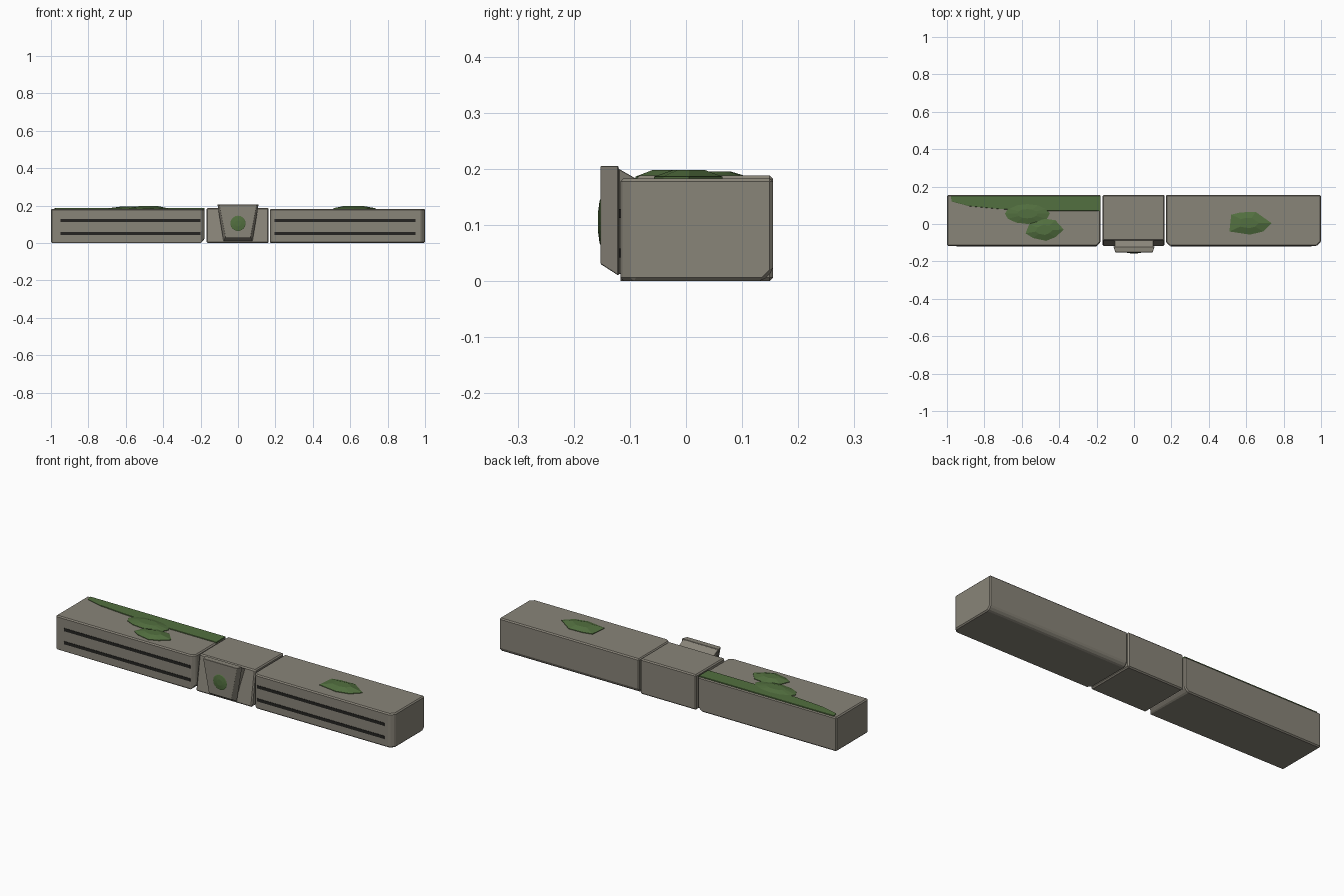
import bpy, bmesh
from math import cos, sin, tau
from mathutils import Vector

cube = bpy.data.objects.get("Cube")
if cube:
    bpy.data.objects.remove(cube, do_unlink=True)


def material(name, rgb):
    m = bpy.data.materials.new(name)
    m.use_nodes = True
    m.diffuse_color = (*rgb, 1)
    m.node_tree.nodes["Principled BSDF"].inputs["Base Color"].default_value = (*rgb, 1)
    return m


STONE = material("warm grey stone", (0.25, 0.232, 0.19))
MOSS = material("moss green", (0.085, 0.16, 0.05))
DARK = material("groove shadow", (0.018, 0.017, 0.015))


def finish(name, bm, mat):
    bmesh.ops.recalc_face_normals(bm, faces=bm.faces)
    mesh = bpy.data.meshes.new(name)
    bm.to_mesh(mesh)
    bm.free()
    mesh.materials.append(mat)
    ob = bpy.data.objects.new(name, mesh)
    bpy.context.collection.objects.link(ob)
    return ob


def soften(ob, width):
    mod = ob.modifiers.new("Worn edges", "BEVEL")
    mod.width = width
    mod.segments = 1
    mod.limit_method = "ANGLE"


def block(lo, hi, chips=()):
    """Box from lo to hi; each chip is (edge direction signs, width)."""
    lo, hi = Vector(lo), Vector(hi)
    bm = bmesh.new()
    bmesh.ops.create_cube(bm, size=1)
    mid, size = (lo + hi) / 2, hi - lo
    for v in bm.verts:
        v.co = mid + Vector([c * s for c, s in zip(v.co, size)])
    for signs, width in chips:
        def on_edge(v):
            return all(s == 0 or abs(v.co[i] - (hi if s > 0 else lo)[i]) < 0.001
                       for i, s in enumerate(signs))
        edges = [e for e in bm.edges if all(on_edge(v) for v in e.verts)]
        bmesh.ops.bevel(bm, geom=edges, offset=width, segments=1, affect="EDGES")
    return bm


def loft(bm, rings):
    """Closed solid through rings with matching point counts."""
    loops = [[bm.verts.new(p) for p in ring] for ring in rings]
    for a, b in zip(loops, loops[1:]):
        for i in range(len(a)):
            j = (i + 1) % len(a)
            bm.faces.new((a[i], a[j], b[j], b[i]))
    bm.faces.new(loops[0])
    bm.faces.new(loops[-1])
    return bm


# Long side stones, each with its own chipped edges
TOP, FRONT, BACK = 0.183, -0.117, 0.155
stones = {
    "right_stone": (-1.0, -0.178, [((1, -1, 0), 0.02), ((1, 0, -1), 0.02)]),
    "left_stone": (0.17, 1.0, [((1, -1, 0), 0.022), ((-1, -1, 0), 0.02),
                               ((0, 1, -1), 0.018)]),
}
for name, (x0, x1, chips) in stones.items():
    soften(finish(name, block((x0, FRONT, 0), (x1, BACK, TOP), chips), STONE), 0.006)

# Long dark grooves on the front of both side stones
for side, x0, x1 in (("right", -0.95, -0.2), ("left", 0.195, 0.95)):
    for level, z in (("lower", 0.05), ("upper", 0.12)):
        finish(f"{side}_{level}_groove",
               block((x0, FRONT - 0.002, z - 0.008), (x1, FRONT + 0.004, z + 0.008)), DARK)

# Middle block with its front leaning back
bm = block((-0.168, -0.118, 0), (0.164, BACK, 0.188))
for v in bm.verts:
    if v.co.z > 0.1 and v.co.y < 0:
        v.co.y = -0.088
soften(finish("middle_block", bm, STONE), 0.006)

# Tapered keystone plate
def trapezoid(y, top, bottom, z0, z1):
    return [(-bottom, y, z0), (bottom, y, z0), (top, y, z1), (-top, y, z1)]

bm = loft(bmesh.new(), [trapezoid(-0.085, 0.104, 0.07, 0.012, 0.18),
                        trapezoid(-0.12, 0.104, 0.07, 0.012, 0.2),
                        trapezoid(-0.121, 0.11, 0.078, 0.01, 0.205),
                        trapezoid(-0.152, 0.1, 0.066, 0.03, 0.205)])
soften(finish("keystone", bm, STONE), 0.004)

# Round moss patch on the keystone
rings = [[(r * cos(tau * i / 16), y, 0.105 + r * sin(tau * i / 16)) for i in range(16)]
         for y, r in ((-0.150, 0.044), (-0.154, 0.038), (-0.157, 0.016))]
finish("keystone_moss", loft(bmesh.new(), rings), MOSS)


# Moss clumps and the flat moss strip on the tops
def clump(name, outline, height, shrink=0.45):
    n = len(outline)
    cx, cy = sum(p[0] for p in outline) / n, sum(p[1] for p in outline) / n
    rings = [[(cx + (x - cx) * s, cy + (y - cy) * s, TOP + h) for x, y in outline]
             for s, h in ((1, -0.004), (1, 0.003), (shrink, height))]
    return finish(name, loft(bmesh.new(), rings), MOSS)


clump("left_moss_clump", [(0.51, -0.04), (0.52, 0.05), (0.57, 0.062), (0.65, 0.065),
                          (0.735, 0.005), (0.69, -0.04), (0.62, -0.057)], 0.015)
clump("right_front_moss_clump", [(-0.58, -0.05), (-0.56, 0.0), (-0.49, 0.03), (-0.42, 0.02),
                                 (-0.375, -0.03), (-0.42, -0.07), (-0.47, -0.09),
                                 (-0.54, -0.075)], 0.015)
clump("right_middle_moss_clump",
      [(-0.57 + 0.12 * cos(tau * i / 12), 0.055 + 0.055 * sin(tau * i / 12))
       for i in range(12)], 0.012)
clump("right_back_moss_strip", [(-0.98, 0.15), (-0.975, 0.12), (-0.88, 0.095), (-0.72, 0.08),
                                (-0.5, 0.07), (-0.18, 0.07), (-0.18, 0.15)], 0.004, 0.97)
